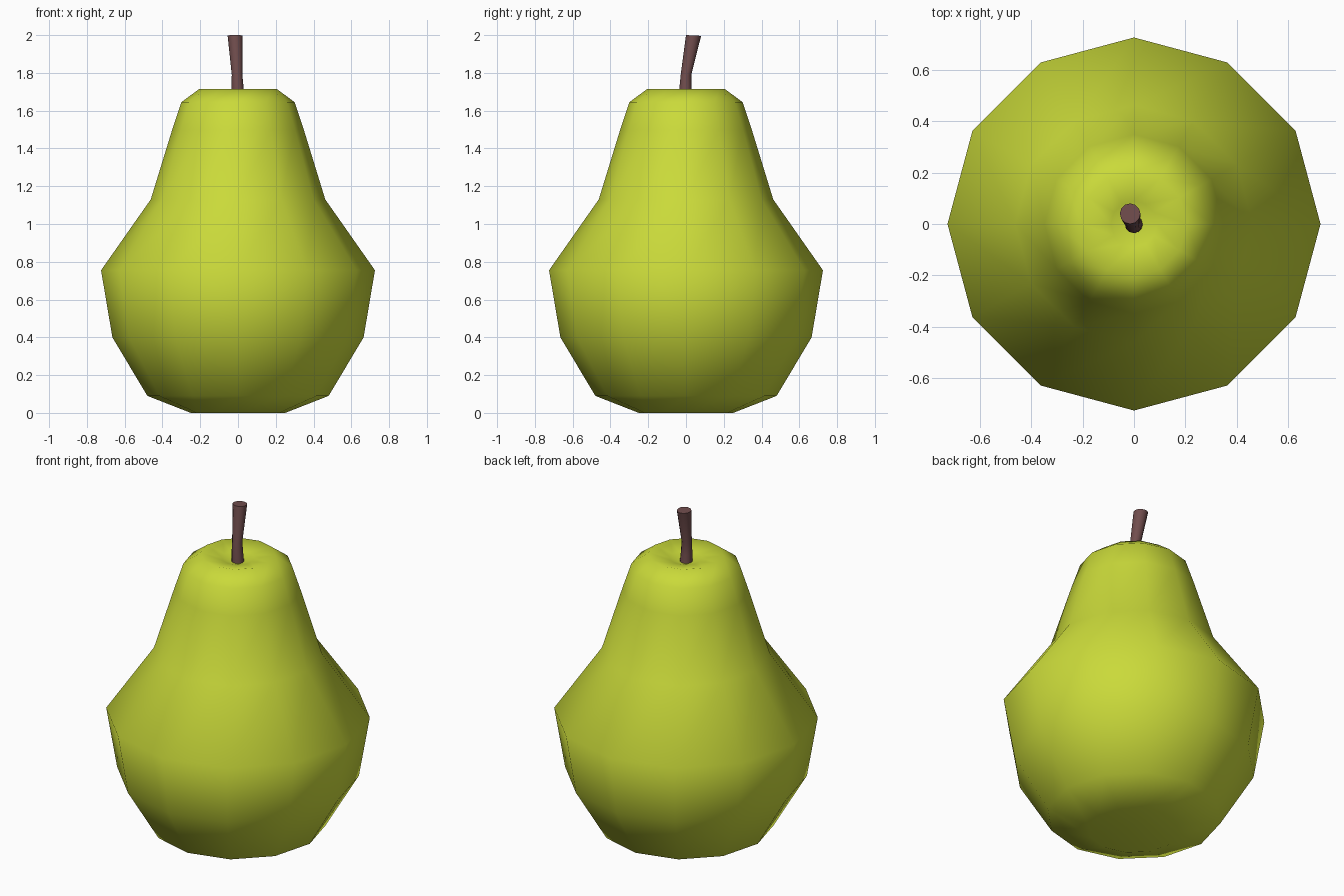
import bpy, bmesh, math

if "Cube" in bpy.data.objects:
    bpy.data.objects.remove(bpy.data.objects["Cube"])


def material(name, rgb):
    m = bpy.data.materials.new(name)
    m.diffuse_color = (*rgb, 1)
    m.use_nodes = True
    m.node_tree.nodes["Principled BSDF"].inputs["Base Color"].default_value = m.diffuse_color
    return m


def loft(name, rings, sides, mat, bottom=None, top=None):
    """Skin horizontal rings (x, y, z, radius, tilt); ends get a pole or a cap."""
    bm = bmesh.new()
    loops = []
    for x, y, z, r, tilt in rings:
        loop = []
        for i in range(sides):
            a = 2 * math.pi * i / sides
            dy = r * math.sin(a)
            loop.append(bm.verts.new((x + r * math.cos(a), y + dy, z - tilt * dy)))
        loops.append(loop)
    for lo, hi in zip(loops, loops[1:]):
        for i in range(sides):
            j = (i + 1) % sides
            bm.faces.new((lo[i], lo[j], hi[j], hi[i]))
    for loop, pole in ((loops[0], bottom), (loops[-1], top)):
        if pole is None:
            bm.faces.new(loop)
        else:
            p = bm.verts.new((0, 0, pole))
            for i in range(sides):
                bm.faces.new((loop[i], loop[(i + 1) % sides], p))
    bmesh.ops.recalc_face_normals(bm, faces=bm.faces)
    for f in bm.faces:
        f.smooth = True
    me = bpy.data.meshes.new(name)
    bm.to_mesh(me)
    bm.free()
    me.materials.append(mat)
    ob = bpy.data.objects.new(name, me)
    bpy.context.collection.objects.link(ob)
    return ob


green = material("pear green", (0.59, 0.70, 0.042))
brown = material("stem brown", (0.165, 0.075, 0.075))

# Pear body: twelve-sided lathe with dimples at both ends
profile = [(0.25, 0.0), (0.48, 0.09), (0.665, 0.40), (0.725, 0.755), (0.462, 1.13),
           (0.348, 1.50), (0.30, 1.645), (0.205, 1.715), (0.09, 1.69)]
loft("pear_body", [(0, 0, z, r, 0) for r, z in profile], 12, green,
     bottom=0.04, top=1.66)

# Stem: bent, flaring at the tip
stem = loft("stem", [(0, 0, 1.64, 0.036, 0), (-0.002, -0.003, 1.72, 0.032, 0),
                     (-0.005, 0.0, 1.79, 0.028, 0), (-0.015, 0.04, 1.998, 0.040, 0.05)],
            12, brown)
bpy.context.view_layer.objects.active = stem
stem.select_set(True)
bpy.ops.object.shade_smooth_by_angle(angle=math.radians(50))
